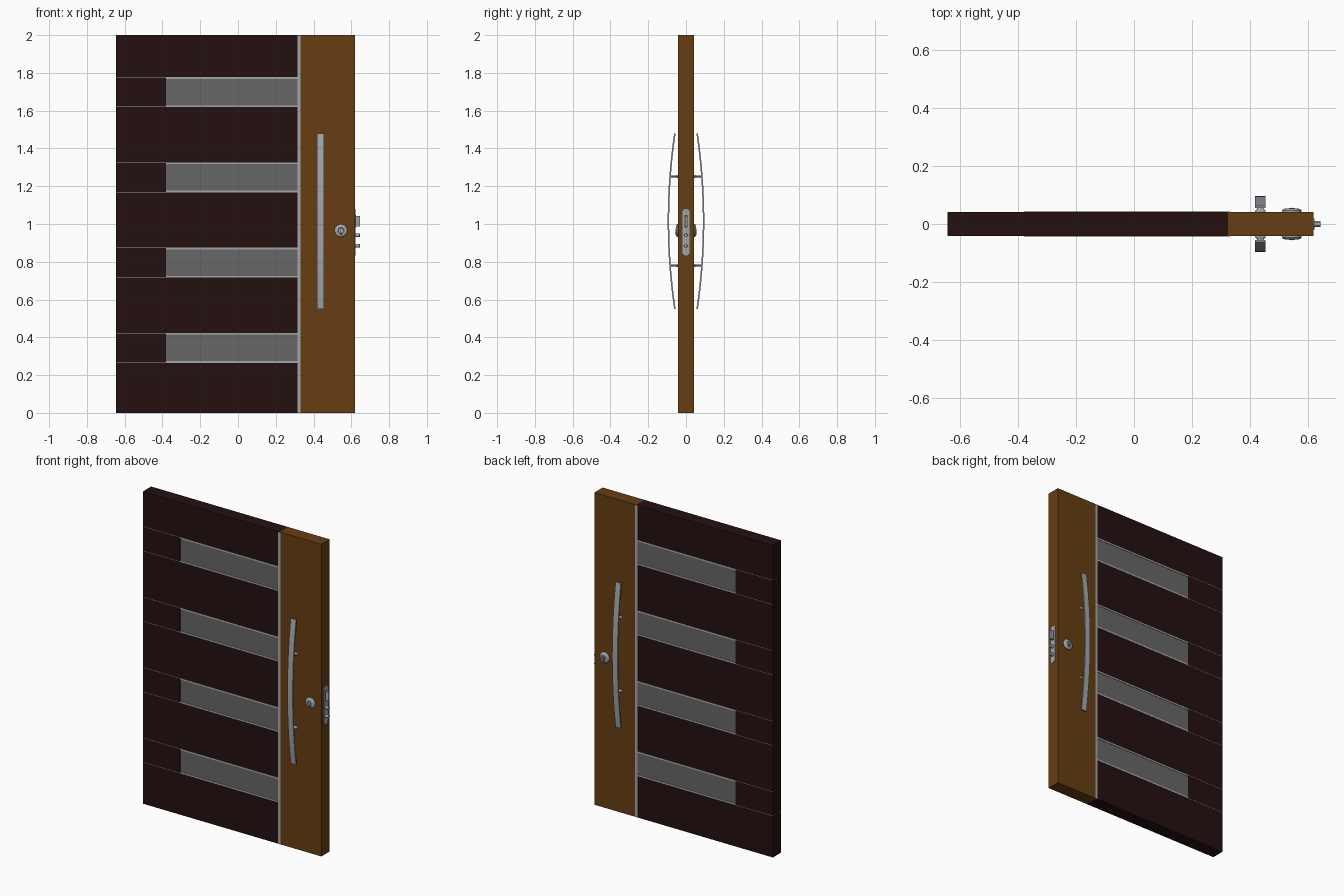
import bpy, bmesh, math
from mathutils import Matrix, Vector

if "Cube" in bpy.data.objects:
    bpy.data.objects.remove(bpy.data.objects["Cube"])


def material(name, rgb):
    m = bpy.data.materials.new(name)
    m.diffuse_color = (*rgb, 1)
    m.use_nodes = True
    m.node_tree.nodes["Principled BSDF"].inputs["Base Color"].default_value = m.diffuse_color
    return m


DARK = material("dark wood", (0.018, 0.005, 0.005))
BROWN = material("brown wood", (0.135, 0.048, 0.006))
STEEL = material("steel", (0.37, 0.39, 0.41))
GLASS = material("grey glass", (0.135, 0.135, 0.135))
SHADOW = material("dark metal", (0.06, 0.06, 0.065))


def finish(name, bm, mat, smooth=False):
    bmesh.ops.recalc_face_normals(bm, faces=bm.faces)
    me = bpy.data.meshes.new(name)
    bm.to_mesh(me)
    bm.free()
    me.materials.append(mat)
    ob = bpy.data.objects.new(name, me)
    bpy.context.collection.objects.link(ob)
    if smooth:
        bpy.ops.object.select_all(action='DESELECT')
        ob.select_set(True)
        bpy.context.view_layer.objects.active = ob
        bpy.ops.object.shade_smooth_by_angle(angle=math.radians(35))
    return ob


def box(name, x, y, z, mat):
    bm = bmesh.new()
    size = Vector((x[1] - x[0], y[1] - y[0], z[1] - z[0]))
    mid = Vector((x[1] + x[0], y[1] + y[0], z[1] + z[0])) / 2
    bmesh.ops.create_cube(bm, size=1, matrix=Matrix.Translation(mid) @ Matrix.Diagonal((*size, 1)))
    return finish(name, bm, mat)


def extrude(name, pts, vec, mat, smooth=False):
    """Closed outline of 3D points pushed along vec."""
    bm = bmesh.new()
    face = bm.faces.new([bm.verts.new(p) for p in pts])
    geo = bmesh.ops.extrude_face_region(bm, geom=[face])["geom"]
    bmesh.ops.translate(bm, vec=vec, verts=[g for g in geo if isinstance(g, bmesh.types.BMVert)])
    return finish(name, bm, mat, smooth)


def lathe(name, profile, centre, axis, mat, steps=32):
    """Profile of (radius, height) spun about an axis through centre."""
    bm = bmesh.new()
    vs = [bm.verts.new((r, 0, h)) for r, h in profile]
    es = [bm.edges.new(p) for p in zip(vs, vs[1:])]
    bmesh.ops.spin(bm, geom=vs + es, cent=(0, 0, 0), axis=(0, 0, 1), angle=math.tau, steps=steps)
    bmesh.ops.remove_doubles(bm, verts=bm.verts, dist=1e-5)
    turn = Vector((0, 0, 1)).rotation_difference(Vector(axis)).to_matrix().to_4x4()
    bm.transform(Matrix.Translation(centre) @ turn)
    return finish(name, bm, mat, True)


T = 0.042                                   # half thickness of the leaf
LEFT, SPLIT, RIGHT = -0.645, 0.325, 0.62
WIN_L, WIN_H = -0.38, 0.158
windows = [0.265 + 0.4515 * i for i in range(4)]

# Dark panel: comb outline with a notch for each window
outline = [(LEFT, 0), (SPLIT, 0)]
for z in windows:
    outline += [(SPLIT, z), (WIN_L, z), (WIN_L, z + WIN_H), (SPLIT, z + WIN_H)]
outline += [(SPLIT, 2), (LEFT, 2)]
extrude("dark_panel", [(x, -T, z) for x, z in outline], (0, 2 * T, 0), DARK)

# Brown lock stile
box("lock_stile", (SPLIT, RIGHT), (-T, T), (0, 2), BROWN)

# Glass panes with steel trims above and below
for z in windows:
    box("glass_pane", (WIN_L, SPLIT), (-T + 0.002, T - 0.002), (z, z + WIN_H), GLASS)
    for zt in (z, z + WIN_H - 0.009):
        box("window_trim", (WIN_L, SPLIT), (-T - 0.0004, T + 0.0004), (zt, zt + 0.009), STEEL)
    # hairline inlay that carries each trim on to the hinge edge
    for zt in (z, z + WIN_H - 0.002):
        box("trim_inlay", (LEFT, WIN_L), (-T - 0.0003, T + 0.0003), (zt, zt + 0.002), STEEL)

for s in (-1, 1):
    # Upright steel strip on each face
    box("upright_strip", (0.315, 0.331), sorted((s * (T - 0.004), s * (T + 0.001))), (0, 1.998), STEEL)

    # Bowed pull handle: flat bar bent along an arc
    n = 24
    zs = [0.55 + 0.93 * i / n for i in range(n + 1)]

    def bow(z):
        return 0.097 - 0.034 * ((z - 1.015) / 0.465) ** 2

    pts = [(0.418, s * bow(z), z) for z in zs]
    pts += [(0.418, s * (bow(z) - 0.008), z) for z in reversed(zs)]
    extrude("pull_handle", pts, (0.037, 0, 0), STEEL, True)

    # Handle mounts
    for z in (0.78, 1.252):
        reach = bow(z) - T - 0.004
        mount = lathe("handle_mount", [(0, 0), (0.018, 0), (0.018, 0.003), (0.011, 0.012),
                                       (0.011, reach), (0, reach)],
                      (0, 0, 0), (0, s, 0), STEEL, 20)
        mount.location = (0.4365, s * T, z)
        mount.scale = (1, 1, 0.45)

    # Cylinder rosette with key core and keyhole
    c = (0.545, s * T, 0.965)
    lathe("lock_rosette", [(0, 0), (0.034, 0), (0.034, 0.004), (0.030, 0.009), (0.022, 0.012),
                           (0.016, 0.012), (0.014, 0.009), (0, 0.009)], c, (0, s, 0), STEEL)
    lathe("key_core", [(0, 0.008), (0.010, 0.008), (0.010, 0.014), (0, 0.014)], c, (0, s, 0), STEEL, 20)
    box("keyhole", (0.5435, 0.5465), sorted((s * (T + 0.013), s * (T + 0.0145))), (0.958, 0.972), SHADOW)
    box("cylinder_tail", (0.540, 0.550), sorted((s * (T + 0.008), s * (T + 0.0125))), (0.941, 0.958), SHADOW)

# Lock faceplate with rounded ends on the closing edge
R = 0.019
plate = []
for zc, a0 in ((1.08 - R, 0), (0.833 + R, math.pi)):
    plate += [(RIGHT - 0.001, R * math.cos(a0 + math.pi * i / 12), zc + R * math.sin(a0 + math.pi * i / 12))
              for i in range(13)]
extrude("lock_faceplate", plate, (0.004, 0, 0), STEEL, True)

# Bevelled latch in a dark slot, and two round bolts
box("latch_slot", (RIGHT, 0.6235), (-0.009, 0.009), (0.982, 1.048), SHADOW)
extrude("latch", [(0.62, -0.007, 0.987), (0.645, -0.004, 0.987), (0.645, 0.007, 0.987), (0.62, 0.007, 0.987)],
        (0, 0, 0.056), STEEL)
for z in (0.94, 0.885):
    lathe("bolt", [(0, 0), (0.010, 0), (0.010, 0.024), (0.009, 0.025), (0, 0.025)],
          (0.62, 0, z), (1, 0, 0), STEEL, 20)
